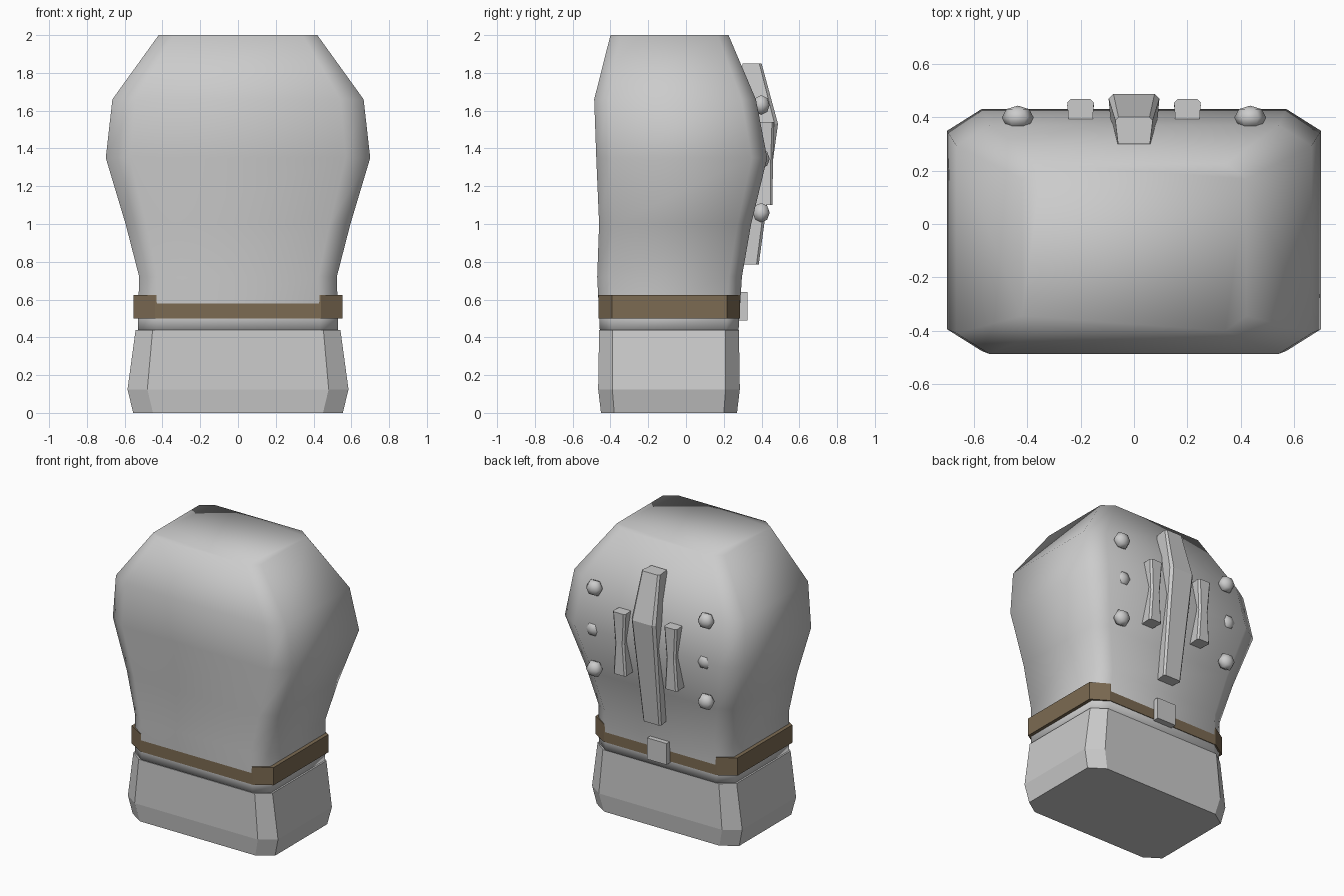
import bpy, bmesh, math
from mathutils import Matrix

if "Cube" in bpy.data.objects:
    bpy.data.objects.remove(bpy.data.objects["Cube"])


def loft(name, rings, smooth=False, color=None):
    """Skin a stack of equal-length point rings and cap both ends."""
    bm = bmesh.new()
    rows = [[bm.verts.new(p) for p in ring] for ring in rings]
    n = len(rows[0])
    for a, b in zip(rows, rows[1:]):
        for i in range(n):
            j = (i + 1) % n
            bm.faces.new((a[i], a[j], b[j], b[i]))
    bm.faces.new(rows[0])
    bm.faces.new(rows[-1])
    bmesh.ops.recalc_face_normals(bm, faces=bm.faces)
    for f in bm.faces:
        f.smooth = smooth
    return finish(name, bm, color)


def finish(name, bm, color=None):
    me = bpy.data.meshes.new(name)
    bm.to_mesh(me)
    bm.free()
    ob = bpy.data.objects.new(name, me)
    bpy.context.collection.objects.link(ob)
    if color:
        mat = bpy.data.materials.new(name + "_colour")
        mat.diffuse_color = color
        mat.use_nodes = True
        mat.node_tree.nodes["Principled BSDF"].inputs["Base Color"].default_value = mat.diffuse_color
        me.materials.append(mat)
    return ob


def octagon(z, hx, y0, y1, cx, cy):
    """Rectangle with cut corners at height z."""
    return [(-hx + cx, y0, z), (hx - cx, y0, z), (hx, y0 + cy, z), (hx, y1 - cy, z),
            (hx - cx, y1, z), (-hx + cx, y1, z), (-hx, y1 - cy, z), (-hx, y0 + cy, z)]


def rib(x, z, y_in, y_out, w, c):
    """Bar section with bevelled outer corners."""
    return [(x - w * 0.85, y_in, z), (x + w * 0.85, y_in, z), (x + w, y_out - c, z),
            (x + w - c, y_out, z), (x - w + c, y_out, z), (x - w, y_out - c, z)]


# Rounded fist: height, half width, front, back
body = [(0.43, 0.53, -0.456, 0.278), (0.50, 0.53, -0.459, 0.282),
        (0.72, 0.523, -0.470, 0.296), (1.00, 0.595, -0.460, 0.345),
        (1.35, 0.70, -0.475, 0.43), (1.66, 0.665, -0.486, 0.37),
        (2.00, 0.42, -0.40, 0.225)]
loft("fist_body", [octagon(z, h, a, b, 0.185 * h, 0.09 * (b - a)) for z, h, a, b in body],
     smooth=True)

# Flared wrist cuff
loft("wrist_cuff", [octagon(0, 0.555, -0.45, 0.27, 0.105, 0.07),
                    octagon(0.125, 0.585, -0.465, 0.285, 0.105, 0.075),
                    octagon(0.44, 0.542, -0.46, 0.28, 0.09, 0.07)])

# Brown strap and its buckle
loft("wrist_strap", [octagon(z, 0.553, -0.463, 0.2865, 0.113, 0.07) for z in (0.50, 0.625)],
     color=(0.20, 0.145, 0.085, 1))
loft("strap_buckle", [[(-0.075, 0.25, z), (0.075, 0.25, z), (0.075, 0.325, z),
                       (-0.075, 0.325, z)] for z in (0.49, 0.64)])

# Central ridge on the back of the hand
loft("knuckle_ridge", [rib(0, 0.785, 0.30, 0.385, 0.07, 0.012),
                       rib(0, 1.53, 0.30, 0.487, 0.095, 0.018),
                       rib(0, 1.85, 0.30, 0.40, 0.07, 0.012)])

for side, label in ((-1, "left"), (1, "right")):
    # Pinched slats beside the ridge
    loft(label + "_slat", [rib(side * 0.20, 1.10, 0.35, 0.458, 0.05, 0.012),
                           rib(side * 0.20, 1.32, 0.35, 0.460, 0.036, 0.012),
                           rib(side * 0.20, 1.54, 0.35, 0.467, 0.05, 0.012)])
    # Column of faceted studs
    for i, z in enumerate((1.06, 1.345, 1.63)):
        bm = bmesh.new()
        mat = (Matrix.Translation((side * 0.435, 0.398, z)) @
               Matrix.Diagonal((0.06, 0.045, 0.06, 1)) @ Matrix.Rotation(math.pi / 2, 4, 'X') @
               Matrix.Rotation(math.pi / 6, 4, 'Z'))
        bmesh.ops.create_uvsphere(bm, u_segments=6, v_segments=4, radius=1, matrix=mat)
        for f in bm.faces:
            f.smooth = True
        finish(f"{label}_stud_{i + 1}", bm)
